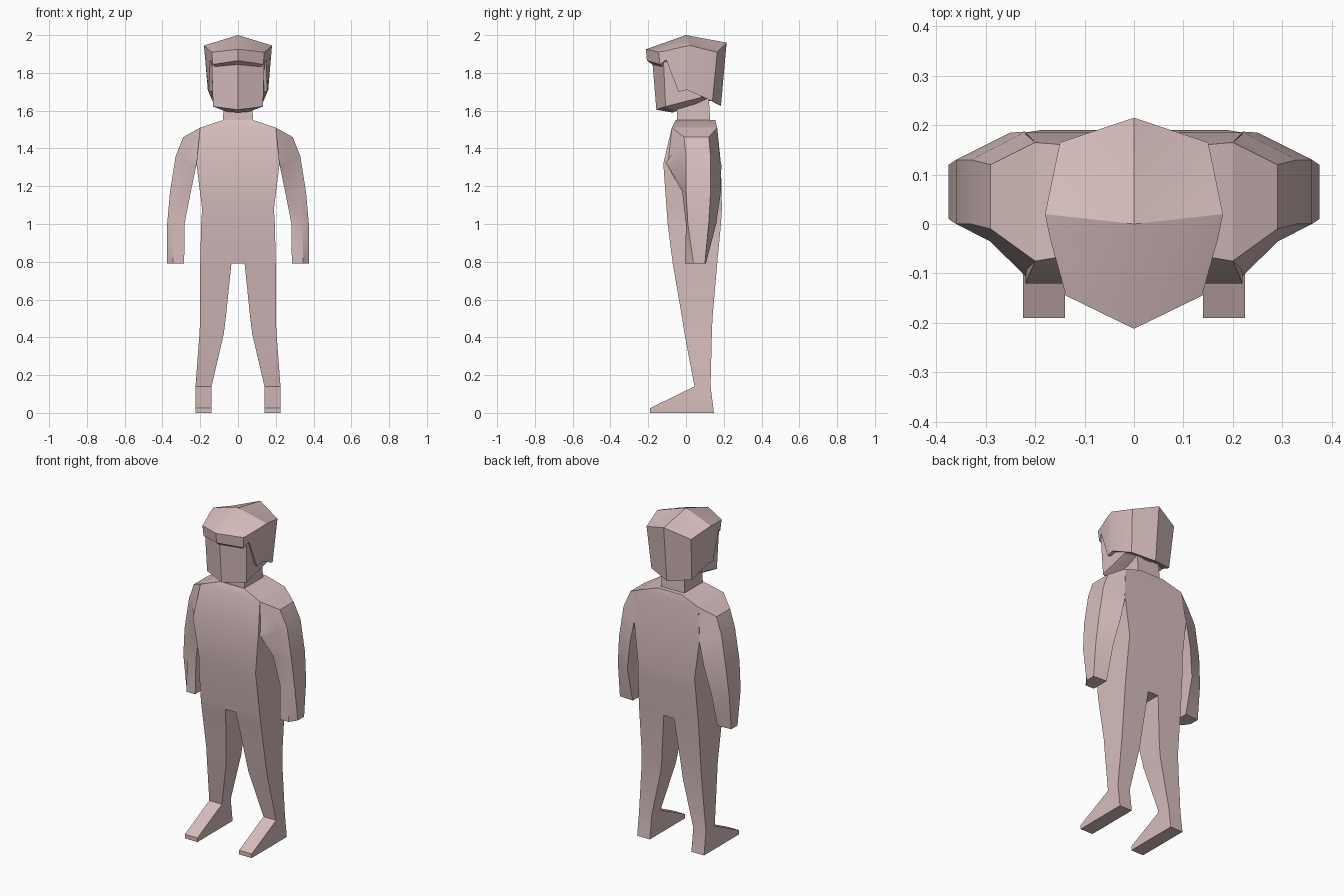
import bpy, bmesh, math

if "Cube" in bpy.data.objects:
    bpy.data.objects.remove(bpy.data.objects["Cube"])

skin = bpy.data.materials.new("pink_clay")
skin.diffuse_color = (0.68, 0.51, 0.51, 1)
skin.use_nodes = True
skin.node_tree.nodes["Principled BSDF"].inputs["Base Color"].default_value = skin.diffuse_color


def loft(name, rings, mirror=False, cap_start=True, smooth=30):
    """Skin a list of equal-length point rings into a closed mesh."""
    bm = bmesh.new()
    vs = [[bm.verts.new(p) for p in r] for r in rings]
    n = len(rings[0])
    for a, b in zip(vs, vs[1:]):
        for i in range(n):
            j = (i + 1) % n
            bm.faces.new((a[i], a[j], b[j], b[i]))
    if cap_start:
        bm.faces.new(vs[0])
    bm.faces.new(vs[-1])
    bmesh.ops.remove_doubles(bm, verts=bm.verts, dist=0.0005)
    bmesh.ops.recalc_face_normals(bm, faces=bm.faces)
    me = bpy.data.meshes.new(name)
    bm.to_mesh(me)
    bm.free()
    ob = bpy.data.objects.new(name, me)
    bpy.context.collection.objects.link(ob)
    me.materials.append(skin)
    bpy.ops.object.select_all(action='DESELECT')
    ob.select_set(True)
    bpy.context.view_layer.objects.active = ob
    bpy.ops.object.shade_smooth_by_angle(angle=math.radians(smooth))
    if mirror:
        ob.modifiers.new("mirror", 'MIRROR')
    return ob


def box_ring(z, x0, x1, yf, yb):
    return [(x0, yf, z), (x1, yf, z), (x1, yb, z), (x0, yb, z)]


def both(half):
    """Complete a front-to-back half outline into a symmetric ring."""
    return half + [(-x, y, z) for x, y, z in reversed(half[1:-1])]


# Torso: height, half width, front y, back y
torso = [(0.79, 0.20, -0.07, 0.165), (1.0, 0.195, -0.097, 0.185),
         (1.08, 0.19, -0.103, 0.19), (1.32, 0.22, -0.12, 0.185),
         (1.51, 0.20, -0.075, 0.165), (1.55, 0.08, -0.055, 0.155)]
loft("torso", [box_ring(z, -w, w, f, b) for z, w, f, b in torso])

# Legs with wedge feet: height, inner x, outer x, front y, back y
leg = [(0.79, 0.035, 0.20, -0.07, 0.165), (0.5, 0.065, 0.20, -0.02, 0.14),
       (0.42, 0.075, 0.204, -0.008, 0.137), (0.14, 0.14, 0.225, 0.045, 0.13),
       (0.025, 0.14, 0.225, -0.19, 0.145), (0, 0.14, 0.225, -0.19, 0.148)]
loft("leg", [box_ring(*r) for r in leg], mirror=True, cap_start=False)

# Arms: inner (x, z, front, back) and outer (x, z, front, back)
arm = [((0.20, 1.32, -0.11, 0.18), (0.20, 1.51, -0.075, 0.165)),
       ((0.215, 1.32, -0.11, 0.185), (0.29, 1.46, -0.01, 0.12)),
       ((0.22, 1.315, -0.10, 0.187), (0.33, 1.36, 0.0, 0.13)),
       ((0.25, 1.17, -0.02, 0.185), (0.36, 1.17, 0.0, 0.13)),
       ((0.283, 1.0, 0.0, 0.16), (0.375, 1.0, 0.01, 0.12)),
       ((0.285, 0.79, -0.005, 0.105), (0.375, 0.79, 0.04, 0.1))]
rings = []
for (xi, zi, fi, bi), (xo, zo, fo, bo) in arm:
    t = 0.65
    xm, zm = xi + (xo - xi) * t, zi + (zo - zi) * t
    if zi < 1.1:
        # forearm keeps a flat front before its outer bevel
        mid = (xm, fi, zm)
    else:
        mid = (xm, fi + (fo - fi) * t, zm)
    rings.append([(xi, fi, zi), mid, (xo, fo, zo), (xo, bo, zo), (xi, bi, zi)])
loft("arm", rings, mirror=True)

# Neck
loft("neck", [box_ring(1.52, -0.08, 0.08, -0.05, 0.13),
              box_ring(1.68, -0.075, 0.075, -0.045, 0.12)])

# Face block
loft("face", [
    both([(0, -0.07, 1.59), (0.06, -0.06, 1.595), (0.08, 0.06, 1.64), (0, 0.12, 1.65)]),
    both([(0, -0.157, 1.605), (0.132, -0.108, 1.622), (0.135, 0.08, 1.67), (0, 0.16, 1.66)]),
    both([(0, -0.18, 1.88), (0.14, -0.12, 1.88), (0.145, 0.08, 1.88), (0, 0.17, 1.88)]),
])

# Hair cap with fringe and stepped sides
crown = both([(0, -0.212, 1.925), (0.138, -0.145, 1.91), (0.15, -0.1, 1.918),
              (0.17, -0.03, 1.935), (0.18, 0.02, 1.945), (0.15, 0.165, 1.91),
              (0, 0.215, 1.96)])
hem = both([(0, -0.207, 1.865), (0.135, -0.138, 1.845), (0.148, -0.105, 1.87),
            (0.155, -0.04, 1.70), (0.16, 0.005, 1.71), (0.135, 0.14, 1.65),
            (0, 0.185, 1.625)])
hair = loft("hair", [crown, hem], cap_start=False)
bm = bmesh.new()
bm.from_mesh(hair.data)
bm.faces.ensure_lookup_table()
bmesh.ops.delete(bm, geom=[f for f in bm.faces if len(f.verts) > 4], context='FACES_ONLY')
for ring_z, ring in (((0, 0, 2.0), crown), ((0, 0, 1.72), hem)):
    tip = bm.verts.new(ring_z)
    loop = [min(bm.verts, key=lambda v: (v.co.x - p[0])**2 + (v.co.y - p[1])**2
                + (v.co.z - p[2])**2) for p in ring]
    for a, b in zip(loop, loop[1:] + loop[:1]):
        bm.faces.new((a, b, tip)).smooth = True
bmesh.ops.recalc_face_normals(bm, faces=bm.faces)
bm.to_mesh(hair.data)
bm.free()
bpy.ops.object.shade_smooth_by_angle(angle=math.radians(30))
